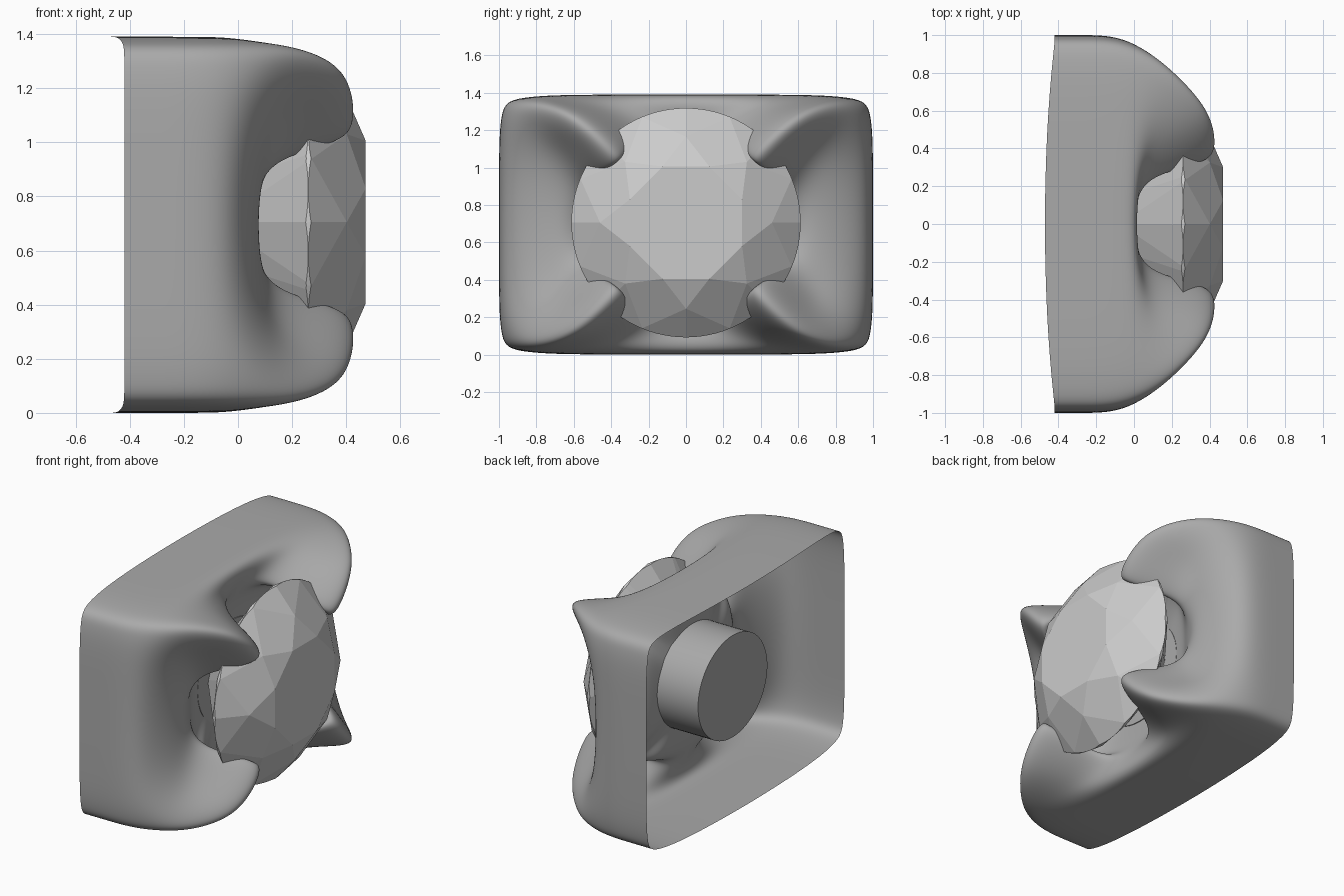
import bpy, bmesh
from math import pi, sin, cos
from mathutils import Vector, Matrix

if "Cube" in bpy.data.objects:
    bpy.data.objects.remove(bpy.data.objects["Cube"])

ZC = 0.695  # height of the centre axis, which runs along x

# Darker grey metal for the setting and post
metal = bpy.data.materials.new("dark_metal")
metal.diffuse_color = (.4, .4, .4, 1)
metal.use_nodes = True
metal.node_tree.nodes["Principled BSDF"].inputs["Base Color"].default_value = metal.diffuse_color


def add_object(name, bm, mat=None):
    bmesh.ops.recalc_face_normals(bm, faces=bm.faces)
    me = bpy.data.meshes.new(name)
    bm.to_mesh(me)
    bm.free()
    ob = bpy.data.objects.new(name, me)
    bpy.context.collection.objects.link(ob)
    if mat:
        me.materials.append(mat)
    return ob


# Setting: each ring gives the y-side (y, x), the z-side (z, x) and the claw (y, z, x)
RINGS = [
    (1.00, -.42, .695, -.475, .965, .66, -.42),
    (1.00, -.30, .695, -.32, .965, .66, -.28),
    (1.00, -.12, .695, -.10, .965, .66, -.08),
    (.95, -.02, .69, -.02, .88, .665, .12),
    (.83, .04, .66, .005, .76, .655, .28),
    (.72, .07, .62, .01, .60, .585, .42),
    (.65, .07, .58, .00, .44, .435, .46),
    (.60, .05, .55, -.01, .345, .325, .44),
    (.55, .03, .51, -.02, .37, .345, .34),
    (.49, .00, .47, -.03, .48, .45, .24),
    (.43, -.03, .42, -.04, .45, .42, .05),
    (.30, -.05, .28, -.05, .21, .21, -.05),
]
# Column positions along a side, with claw weights for y/z and for x
COLS = {0: (0, 0), .45: (.06, .06), .72: (.27, .27), .88: (.72, .82), 1: (1, 1)}
STEPS = (0, .45, .72, .88)
Q = [('y', t) for t in STEPS] + [('y', 1)] + [('z', t) for t in STEPS[:0:-1]]
BACK = [('z', t) for t in STEPS] + [('y', 1)] + [('y', t) for t in STEPS[:0:-1]]
COLUMNS = [(s, t, sy, sz) for q, sy, sz in
           ((Q, 1, 1), (BACK, -1, 1), (Q, -1, -1), (BACK, 1, -1)) for s, t in q]


def ring_point(k, side, t, sy, sz):
    ay, xy, bz, xz, cy, cz, cx = RINGS[k]
    w, wx = COLS[t]
    if k < 5:  # rounded-rectangle wall
        w, wx = t ** 8, t ** (2 if k < 3 else 3)
    if side == 'y':
        x, y, z = xy + (cx - xy) * wx, ay + (cy - ay) * w, t * cz
    else:
        x, y, z = xz + (cx - xz) * wx, t * cy, bz + (cz - bz) * w
    return x, y * sy, z * sz + ZC


bm = bmesh.new()
rows = [[bm.verts.new(ring_point(k, *c)) for c in COLUMNS] for k in range(len(RINGS))]
n = len(COLUMNS)
for a, b in zip(rows, rows[1:]):
    for i in range(n):
        j = (i + 1) % n
        bm.faces.new((a[i], a[j], b[j], b[i]))
for f in bm.faces:
    f.smooth = True
setting = add_object("claw_setting", bm, metal)
sub = setting.modifiers.new("smooth", 'SUBSURF')
sub.levels = sub.render_levels = 3

# Round post behind the stone
bm = bmesh.new()
bmesh.ops.create_cone(bm, cap_ends=True, segments=64, radius1=1, radius2=1, depth=.29,
                      matrix=Matrix.Translation((-.185, 0, ZC)) @ Matrix.Diagonal((1, .35, .325, 1))
                      @ Matrix.Rotation(pi / 2, 4, 'Y'))
for f in bm.faces:
    f.smooth = len(f.verts) == 4
post = add_object("back_post", bm, metal)
for e in post.data.edges:
    p, q = (post.data.vertices[k].co for k in e.vertices)
    e.use_edge_sharp = abs(p.x - q.x) < .01

# Stone: a disc cut by facet planes into a round brilliant
ZS = .705


def polar(deg, r, x):
    a = deg * pi / 180
    return Vector((x, r * cos(a), ZS + r * sin(a)))


bm = bmesh.new()
bmesh.ops.create_cone(bm, cap_ends=True, segments=96, radius1=.613, radius2=.613, depth=.8,
                      matrix=Matrix.Translation((.1, 0, ZS)) @ Matrix.Rotation(pi / 2, 4, 'Y'))
inside = Vector((.25, 0, ZS))


def facet(p, q, r):
    no = (q - p).cross(r - p).normalized()
    if no.dot(p - inside) < 0:
        no = -no
    res = bmesh.ops.bisect_plane(bm, geom=bm.verts[:] + bm.edges[:] + bm.faces[:], dist=1e-5,
                                 plane_co=p, plane_no=no, clear_outer=True)
    edges = [e for e in res['geom_cut'] if isinstance(e, bmesh.types.BMEdge) and e.is_boundary]
    if len(edges) > 2:
        bmesh.ops.edgeloop_fill(bm, edges=edges)


facet(polar(0, .3, .472), polar(120, .3, .472), polar(240, .3, .472))  # table
for k in range(8):
    m = 45 * k
    t1, t2 = polar(m - 22.5, .325, .472), polar(m + 22.5, .325, .472)
    star, low = polar(m, .46, .402), polar(m, .20, -.075)
    facet(t1, t2, star)
    facet(t2, star, polar(m + 45, .46, .402))
    facet(polar(m + 22.5, .61, .25), low, polar(m + 45, .20, -.075))
    for s in (-22.5, 22.5):
        facet(star, polar(m, .613, .27), polar(m + s, .613, .27))
        facet(low, polar(m, .613, .25), polar(m + s, .613, .25))
add_object("round_stone", bm)
